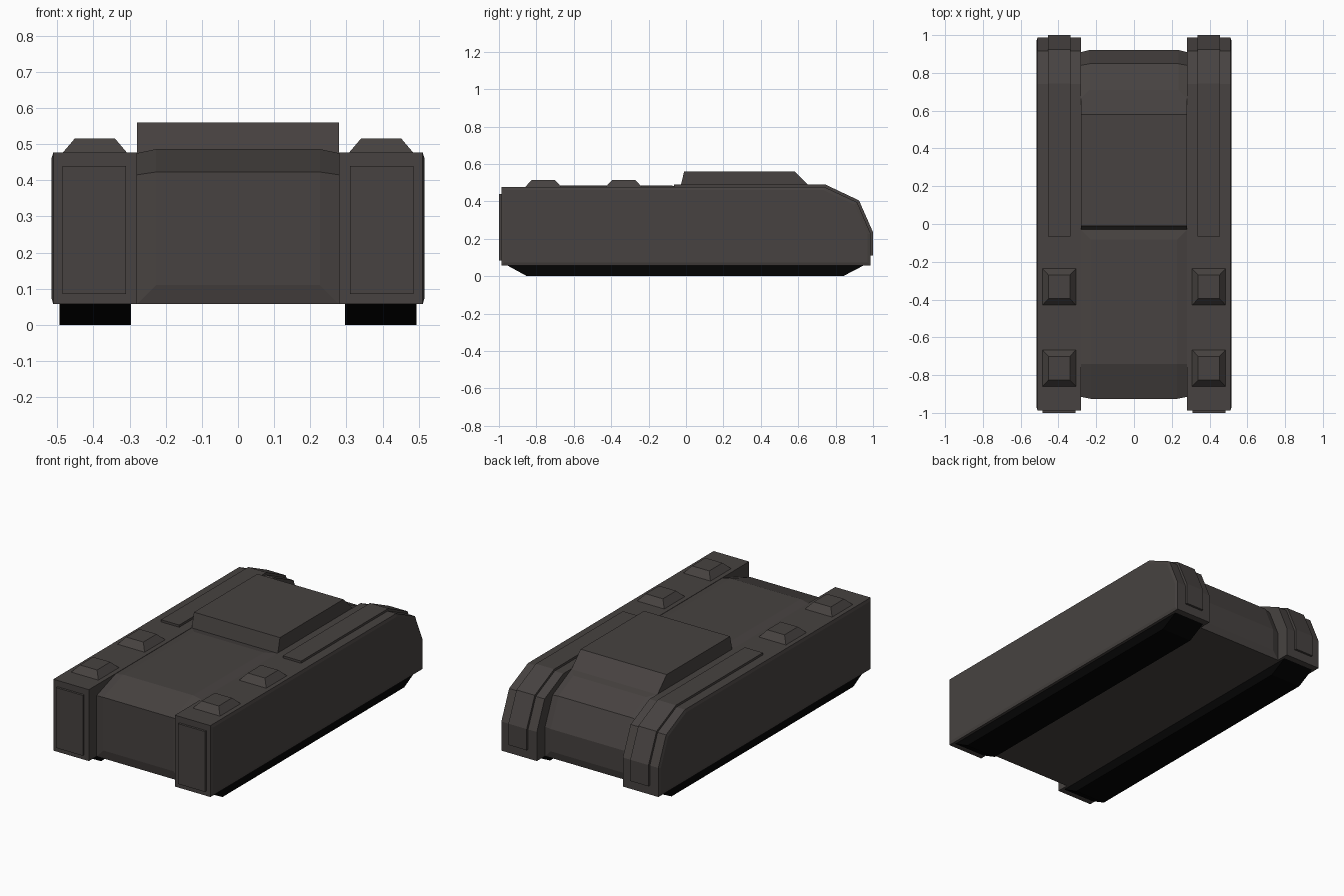
import bpy, bmesh
from mathutils import Vector

if "Cube" in bpy.data.objects:
    bpy.data.objects.remove(bpy.data.objects["Cube"])


def material(name, rgb):
    m = bpy.data.materials.new(name)
    m.diffuse_color = (*rgb, 1)
    m.use_nodes = True
    m.node_tree.nodes["Principled BSDF"].inputs["Base Color"].default_value = m.diffuse_color
    return m


BODY = material("dark warm grey", (0.063, 0.055, 0.052))
BLACK = material("track black", (0.001, 0.001, 0.001))


def finish(bm, name, mat, mirror):
    bmesh.ops.recalc_face_normals(bm, faces=bm.faces[:])
    me = bpy.data.meshes.new(name)
    bm.to_mesh(me)
    bm.free()
    me.materials.append(mat)
    ob = bpy.data.objects.new(name, me)
    bpy.context.collection.objects.link(ob)
    if mirror:
        ob.modifiers.new("mirror", 'MIRROR')
    return ob


def extrude_profile(yz, x0, x1):
    """Solid from a side profile of (y, z) points, spanning x0 to x1."""
    bm = bmesh.new()
    face = bm.faces.new([bm.verts.new((x0, y, z)) for y, z in yz])
    ext = bmesh.ops.extrude_face_region(bm, geom=[face])
    verts = [g for g in ext["geom"] if isinstance(g, bmesh.types.BMVert)]
    bmesh.ops.translate(bm, verts=verts, vec=(x1 - x0, 0, 0))
    bmesh.ops.recalc_face_normals(bm, faces=bm.faces[:])
    return bm


def inset(bm, rule, thickness, depth):
    faces = [f for f in bm.faces if rule(f.calc_center_median(), f.normal)]
    bmesh.ops.inset_region(bm, faces=faces, thickness=thickness, depth=depth,
                           use_even_offset=True, use_boundary=True)


# central hull with raised hatch; front and rear panels are sloped insets
hull = extrude_profile([(-0.915, 0.057), (-0.915, 0.415), (-0.74, 0.475), (-0.03, 0.475),
                        (-0.01, 0.56), (0.58, 0.56), (0.665, 0.475), (0.84, 0.39),
                        (0.91, 0.23), (0.91, 0.057)], -0.28, 0.28)
hull.normal_update()
inset(hull, lambda c, n: c.y < -0.2 and abs(n.x) < 0.1 and n.z > -0.5, 0.053, 0.011)
hull.normal_update()
inset(hull, lambda c, n: c.y > 0.7 and abs(n.x) < 0.1 and n.z > -0.5, 0.044, 0.011)
finish(hull, "central_hull", BODY, False)

# side pods with a slightly raised outer plate
pod = extrude_profile([(-0.987, 0.057), (-0.987, 0.477), (0.74, 0.477), (0.915, 0.395),
                       (0.987, 0.228), (0.987, 0.057)], 0.28, 0.511)
pod.normal_update()
inset(pod, lambda c, n: n.x > 0.9, 0.017, 0.005)
finish(pod, "side_pod", BODY, True)

# raised strip running over the pod and down its rear
strip = extrude_profile([(-0.065, 0.47), (-0.065, 0.49), (0.745, 0.49), (0.925, 0.405),
                         (1.0, 0.235), (1.0, 0.11), (0.97, 0.11), (0.97, 0.22),
                         (0.9, 0.38), (0.73, 0.465)], 0.337, 0.456)
finish(strip, "pod_strip", BODY, True)

# plate on the front of each pod
plate = extrude_profile([(-1.0, 0.085), (-1.0, 0.44), (-0.98, 0.44), (-0.98, 0.085)],
                        0.31, 0.485)
finish(plate, "pod_front_plate", BODY, True)

# tapered blocks on top of the pods
for label, cy in (("front", -0.763), ("middle", -0.333)):
    bm = bmesh.new()
    bmesh.ops.create_cube(bm, size=1)
    for v in bm.verts:
        top = v.co.z > 0
        hx, hy = (0.056, 0.062) if top else (0.09, 0.098)
        v.co = Vector((0.396 + 2 * v.co.x * hx, cy + 2 * v.co.y * hy, 0.515 if top else 0.475))
    finish(bm, label + "_pod_block", BODY, True)

# tracks
track = extrude_profile([(-0.96, 0.06), (-0.85, 0.0), (0.84, 0.0), (0.955, 0.06)], 0.296, 0.494)
finish(track, "track", BLACK, True)
